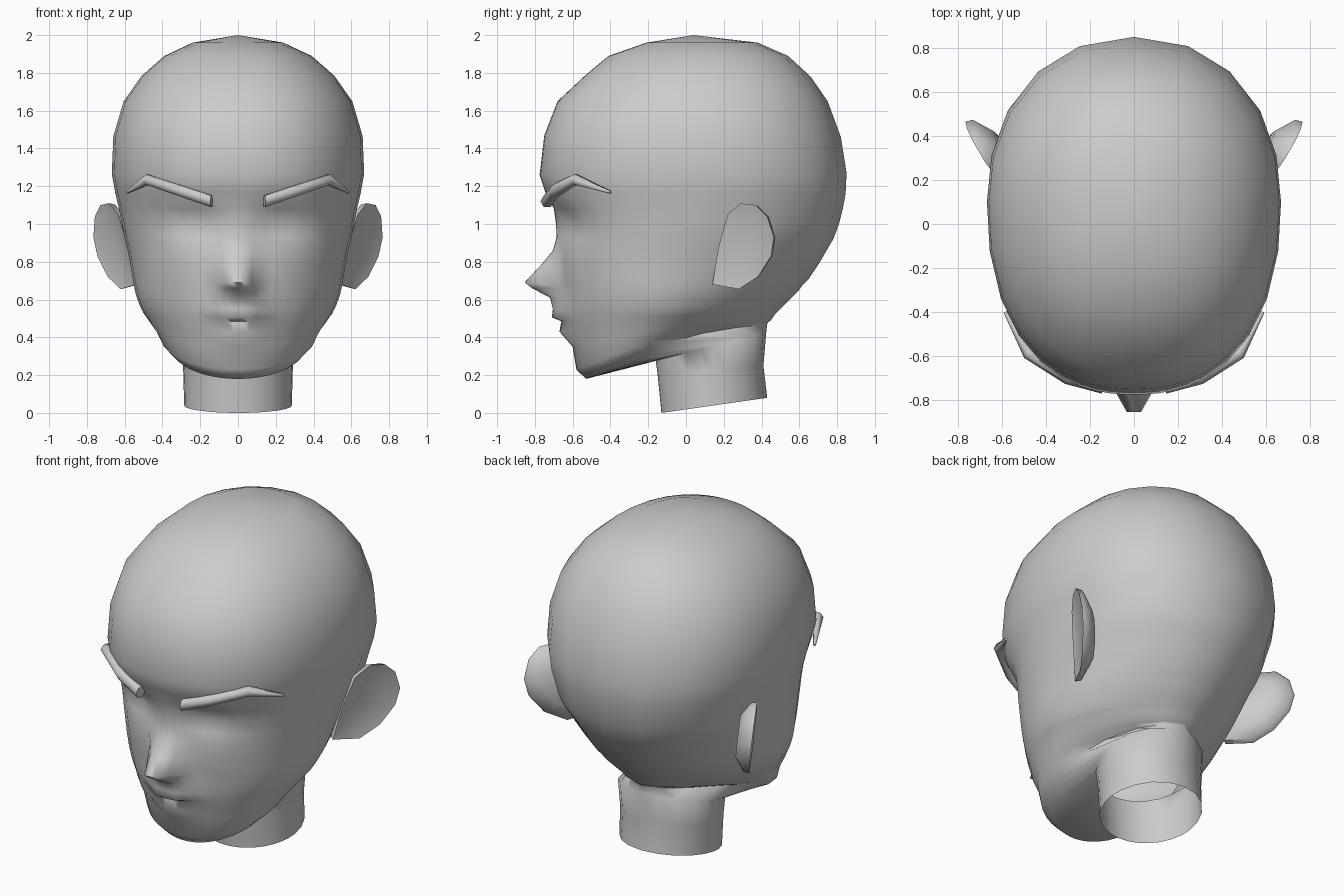
import bpy, bmesh, math
from mathutils import Vector

old = bpy.data.objects.get("Cube")
if old:
    bpy.data.objects.remove(old)

clay = bpy.data.materials.new("plain grey")
clay.use_nodes = True
grey = (0.6, 0.6, 0.6, 1)
clay.diffuse_color = grey
clay.node_tree.nodes["Principled BSDF"].inputs["Base Color"].default_value = grey


def finish(name, bm, angle):
    """Turn a bmesh into a smooth shaded object."""
    bmesh.ops.recalc_face_normals(bm, faces=bm.faces)
    mesh = bpy.data.meshes.new(name)
    bm.to_mesh(mesh)
    bm.free()
    mesh.materials.append(clay)
    obj = bpy.data.objects.new(name, mesh)
    bpy.context.collection.objects.link(obj)
    bpy.ops.object.select_all(action="DESELECT")
    obj.select_set(True)
    bpy.context.view_layer.objects.active = obj
    bpy.ops.object.shade_smooth_by_angle(angle=math.radians(angle))
    return obj


def bridge(bm, a, b):
    """Join two closed loops of vertices with quads."""
    for i in range(len(a)):
        j = (i + 1) % len(a)
        bm.faces.new((a[i], a[j], b[j], b[i]))


def lerp_table(table, z):
    """Read a value from a table of rows that run from high z to low z."""
    if z >= table[0][0]:
        return table[0][1]
    for (z0, v0), (z1, v1) in zip(table, table[1:]):
        if z >= z1:
            return v0 + (v1 - v0) * (z0 - z) / (z0 - z1)
    return table[-1][1]


# Head rings: front y, front z, back y, back z, half width
SKULL = [
    (-.21, 1.96, .38, 1.96, .24), (-.41, 1.89, .54, 1.89, .39),
    (-.53, 1.79, .66, 1.78, .51), (-.68, 1.65, .75, 1.65, .605),
    (-.75, 1.47, .82, 1.46, .66), (-.775, 1.26, .85, 1.27, .668),
    (-.745, 1.17, .845, 1.16, .65), (-.7, 1.08, .83, 1.08, .63),
    (-.675, 1.0, .81, 1.0, .615), (-.67, .93, .78, .92, .6),
    (-.675, .86, .75, .87, .585), (-.675, .78, .71, .8, .57),
]
FACE = [
    (-.67, .69, .65, .71, .555), (-.665, .66, .62, .68, .55),
    (-.66, .61, .59, .64, .54), (-.655, .55, .54, .59, .52),
    (-.65, .505, .5, .55, .5), (-.645, .485, .49, .54, .49),
    (-.635, .43, .47, .52, .47), (-.6, .35, .45, .49, .435),
    (-.58, .23, .435, .48, .4), (-.53, .18, .43, .47, .35),
]
NECK = [(-.16, .275, .425, .43, .3), (-.15, .2, .41, .25, .29), (-.13, 0, .43, .08, .285)]

# Nose and lips stand out from the middle of the face
BUMP = [(1.08, 0), (1, .015), (.93, .015), (.86, .03), (.78, .095), (.69, .185),
        (.66, .15), (.61, .06), (.55, .05), (.505, .06), (.485, .015), (.43, .035), (.35, 0)]
WIDEST = [(1.2, .1), (.5, -.1), (.18, -.2)]
TAPER = [(1.0, 2.15), (.5, 1.65), (.18, 1.65)]
FRONT = [(1.2, 2.3), (.5, 2.0)]
half = [0, 3, 7, 12, 18, 26, 36, 49, 63, 78, 90, 105, 122, 141, 160, 180]
ANGLES = half + [-a for a in half[-2:0:-1]]


def head_ring(bm, row, neck=False):
    yf, zf, yb, zb, w = row
    mid = .14 if neck else lerp_table(WIDEST, zf)
    lift = 0 if neck else lerp_table([(.5, 0), (.18, .06)], zf)
    verts = []
    for a in ANGLES:
        s, c = math.sin(math.radians(a)), math.cos(math.radians(a))
        n = 2 if neck else lerp_table(FRONT if c > 0 else TAPER, zf)
        x = math.copysign(w * abs(s) ** (2 / n), s)
        reach = abs(c) ** (2 / n)
        y = mid - (mid - yf) * reach if c > 0 else mid + (yb - mid) * reach
        t = (y - yf) / (yb - yf)
        z = zf + (zb - zf) * t + lift * math.sin(math.pi * t)
        if not neck and c > 0:
            inner, outer = (.04, .13) if zf > .63 else (.06, .19)
            fade = min(1, max(0, (outer - abs(x)) / (outer - inner)))
            y -= lerp_table(BUMP, zf) * fade
            # Eye sockets
            y += .05 * math.exp(-((abs(x) - .24) / .13) ** 2 - ((zf - 1.01) / .07) ** 2)
        verts.append(bm.verts.new((x, y, z)))
    return verts


# Head and open neck in one skin
bm = bmesh.new()
rings = [head_ring(bm, r) for r in SKULL + FACE] + [head_ring(bm, r, True) for r in NECK]
for a, b in zip(rings, rings[1:]):
    bridge(bm, a, b)
crown = bm.verts.new((0, .04, 2))
for i, v in enumerate(rings[0]):
    bm.faces.new((crown, v, rings[0][(i + 1) % len(ANGLES)]))
finish("head", bm, 75)

# Ears: a flaring rim with a shallow bowl and a tapered back
EAR = [(.14, .68), (.28, .655), (.38, .72), (.45, .83), (.465, .93),
       (.43, 1.04), (.37, 1.1), (.29, 1.11), (.22, 1.05), (.17, .87)]


def ear(name, side):
    bm = bmesh.new()
    loops = []
    for scale, sink in ((.75, .012), (1, 0), (.97, .035), (.6, .09)):
        loop = []
        for y, z in EAR:
            y, z = .27 + (y - .27) * scale, .88 + (z - .88) * scale
            x = .585 + (y - .17) * .6 + (z - .9) * .12
            loop.append(bm.verts.new((side * (x - sink * .85), y + sink * .4, z)))
        loops.append(loop)
    for a, b in zip(loops, loops[1:]):
        bridge(bm, a, b)
    bm.faces.new(loops[0])
    bm.faces.new(loops[-1])
    finish(name, bm, 50)


# Eyebrows: bars wrapped round the forehead, tapering to the temple
BROW = [(.14, -.735, 1.12, .036), (.3, -.695, 1.175, .034),
        (.48, -.585, 1.235, .03), (.585, -.4, 1.168, .008)]


def eyebrow(name, side):
    bm = bmesh.new()
    loops = []
    for x, y, z, r in BROW:
        out = Vector((x, y, 0)).normalized()
        loop = []
        for k in range(6):
            a = math.tau * k / 6
            p = Vector((x, y, z)) + out * r * math.cos(a) + Vector((0, 0, r * math.sin(a)))
            loop.append(bm.verts.new((side * p.x, p.y, p.z)))
        loops.append(loop)
    for a, b in zip(loops, loops[1:]):
        bridge(bm, a, b)
    bm.faces.new(loops[0])
    bm.faces.new(loops[-1])
    finish(name, bm, 65)


for label, side in (("left", 1), ("right", -1)):
    ear(label + "_ear", side)
    eyebrow(label + "_eyebrow", side)
